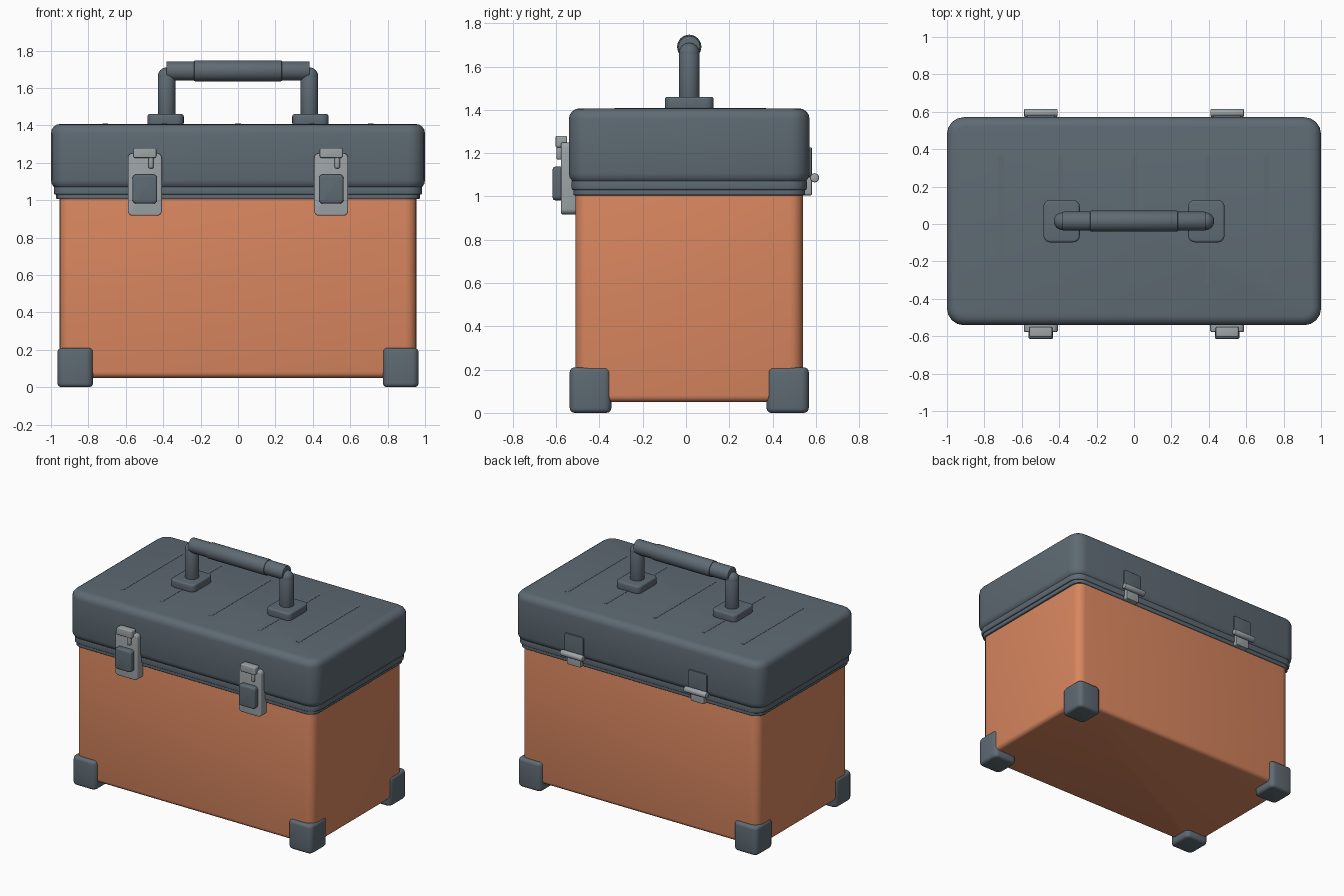
import bpy, bmesh, math
from mathutils import Matrix, Vector

cube = bpy.data.objects.get("Cube")
if cube:
    bpy.data.objects.remove(cube, do_unlink=True)


def material(name, rgb):
    m = bpy.data.materials.new(name)
    m.diffuse_color = (*rgb, 1)
    m.use_nodes = True
    m.node_tree.nodes["Principled BSDF"].inputs["Base Color"].default_value = (*rgb, 1)
    return m


ORANGE = material("orange shell", (0.69, 0.24, 0.115))
SLATE = material("slate plastic", (0.112, 0.144, 0.171))
STEEL = material("light steel", (0.34, 0.37, 0.39))
MID_Y = 0.015


def finish(name, bm, mat):
    bmesh.ops.recalc_face_normals(bm, faces=bm.faces)
    me = bpy.data.meshes.new(name)
    bm.to_mesh(me)
    bm.free()
    ob = bpy.data.objects.new(name, me)
    bpy.context.collection.objects.link(ob)
    me.materials.append(mat)
    bpy.ops.object.select_all(action="DESELECT")
    ob.select_set(True)
    bpy.context.view_layer.objects.active = ob
    bpy.ops.object.shade_smooth_by_angle(angle=math.radians(40))
    return ob


def rounded_box(name, lo, hi, mat, corner=0.0, edge=0.0, axis=2, segs=4):
    """Box with corners rounded around one axis, then softened end rims."""
    lo, hi = Vector(lo), Vector(hi)
    bm = bmesh.new()
    bmesh.ops.create_cube(bm, size=1)
    bm.transform(Matrix.Translation((lo + hi) / 2) @ Matrix.Diagonal((*(hi - lo), 1)))

    def span(e):
        return abs(e.verts[0].co[axis] - e.verts[1].co[axis])

    for radius, along in ((corner, True), (edge, False)):
        if radius:
            picked = [e for e in bm.edges if (span(e) > 1e-5) == along]
            bmesh.ops.bevel(bm, geom=picked, offset=radius, segments=segs,
                            profile=0.5, affect="EDGES", clamp_overlap=True)
    return finish(name, bm, mat)


def rod(name, a, b, radius, mat, bevel=0.006):
    a, b = Vector(a), Vector(b)
    bm = bmesh.new()
    bmesh.ops.create_cone(bm, cap_ends=True, segments=32, radius1=radius,
                          radius2=radius, depth=(b - a).length)
    rims = [e for e in bm.edges if abs(e.verts[0].co.z - e.verts[1].co.z) < 1e-5]
    bmesh.ops.bevel(bm, geom=rims, offset=bevel, segments=2, profile=0.5, affect="EDGES")
    turn = (b - a).to_track_quat("Z", "Y").to_matrix().to_4x4()
    bm.transform(Matrix.Translation((a + b) / 2) @ turn)
    return finish(name, bm, mat)


def ball(name, centre, radius, mat):
    bm = bmesh.new()
    bmesh.ops.create_uvsphere(bm, u_segments=32, v_segments=16, radius=radius)
    bm.transform(Matrix.Translation(centre))
    return finish(name, bm, mat)


def slab(name, half_x, half_y, z0, z1, mat, corner, edge):
    return rounded_box(name, (-half_x, MID_Y - half_y, z0), (half_x, MID_Y + half_y, z1),
                       mat, corner, edge)


# Case shell, stepped rim and lid
slab("case_body", 0.955, 0.525, 0.05, 1.04, ORANGE, 0.06, 0.03)
slab("lower_rim", 0.972, 0.535, 1.005, 1.035, SLATE, 0.07, 0.006)
slab("upper_rim", 0.985, 0.543, 1.03, 1.075, SLATE, 0.08, 0.008)
slab("lid", 1.0, 0.556, 1.057, 1.407, SLATE, 0.09, 0.05)

# Low ribs on the lid
for i, x in enumerate((-0.71, -0.395, 0, 0.395, 0.71)):
    rounded_box(f"lid_rib_{i + 1}", (x - 0.015, -0.33, 1.39), (x + 0.015, 0.37, 1.4085),
                SLATE, 0.01)

for side, s in (("left", 1), ("right", -1)):
    # Corner feet
    for end, y0, y1 in (("front", -0.537, -0.345), ("back", 0.372, 0.567)):
        x0, x1 = sorted((s * 0.775, s * 0.965))
        rounded_box(f"{side}_{end}_foot", (x0, y0, 0), (x1, y1, 0.21), SLATE, 0.035, 0.022)

    # Handle mounts, posts and elbows
    x = s * 0.387
    rounded_box(f"{side}_handle_mount", (x - 0.097, MID_Y - 0.113, 1.4),
                (x + 0.097, MID_Y + 0.113, 1.46), SLATE, 0.035, 0.012)
    x = s * 0.382
    rod(f"{side}_handle_post", (x, MID_Y, 1.43), (x, MID_Y, 1.662), 0.047, SLATE, 0.001)
    ball(f"{side}_handle_elbow", (x, MID_Y, 1.662), 0.047, SLATE)

    # Front latches
    x = s * 0.498

    def front(part, half, y0, y1, z0, z1, mat, corner, edge):
        rounded_box(f"{side}_latch_{part}", (x - half, y0, z0), (x + half, y1, z1),
                    mat, corner, edge, axis=1)

    front("plate", 0.091, -0.577, -0.505, 0.917, 1.25, STEEL, 0.025, 0.008)
    front("hook", 0.061, -0.602, -0.55, 1.226, 1.28, STEEL, 0.01, 0.006)
    front("lever", 0.066, -0.616, -0.56, 0.982, 1.137, SLATE, 0.02, 0.012)
    rod(f"{side}_latch_pin", (x + 0.033, -0.585, 1.17), (x + 0.033, -0.585, 1.24), 0.014, STEEL)

    # Back hinges
    rounded_box(f"{side}_hinge_upper_leaf", (x - 0.075, 0.55, 1.09), (x + 0.075, 0.581, 1.227),
                SLATE, 0.012, 0.004, axis=1)
    rounded_box(f"{side}_hinge_lower_leaf", (x - 0.055, 0.53, 1.005), (x + 0.055, 0.581, 1.09),
                STEEL, 0.01, 0.004, axis=1)
    rod(f"{side}_hinge_barrel", (x - 0.09, 0.594, 1.086), (x + 0.09, 0.594, 1.086), 0.021, STEEL)

# Carry grip and its wider centre sleeve
rod("handle_grip", (-0.383, MID_Y, 1.691), (0.383, MID_Y, 1.691), 0.051, SLATE)
rod("grip_sleeve", (-0.235, MID_Y, 1.691), (0.235, MID_Y, 1.691), 0.056, SLATE)
